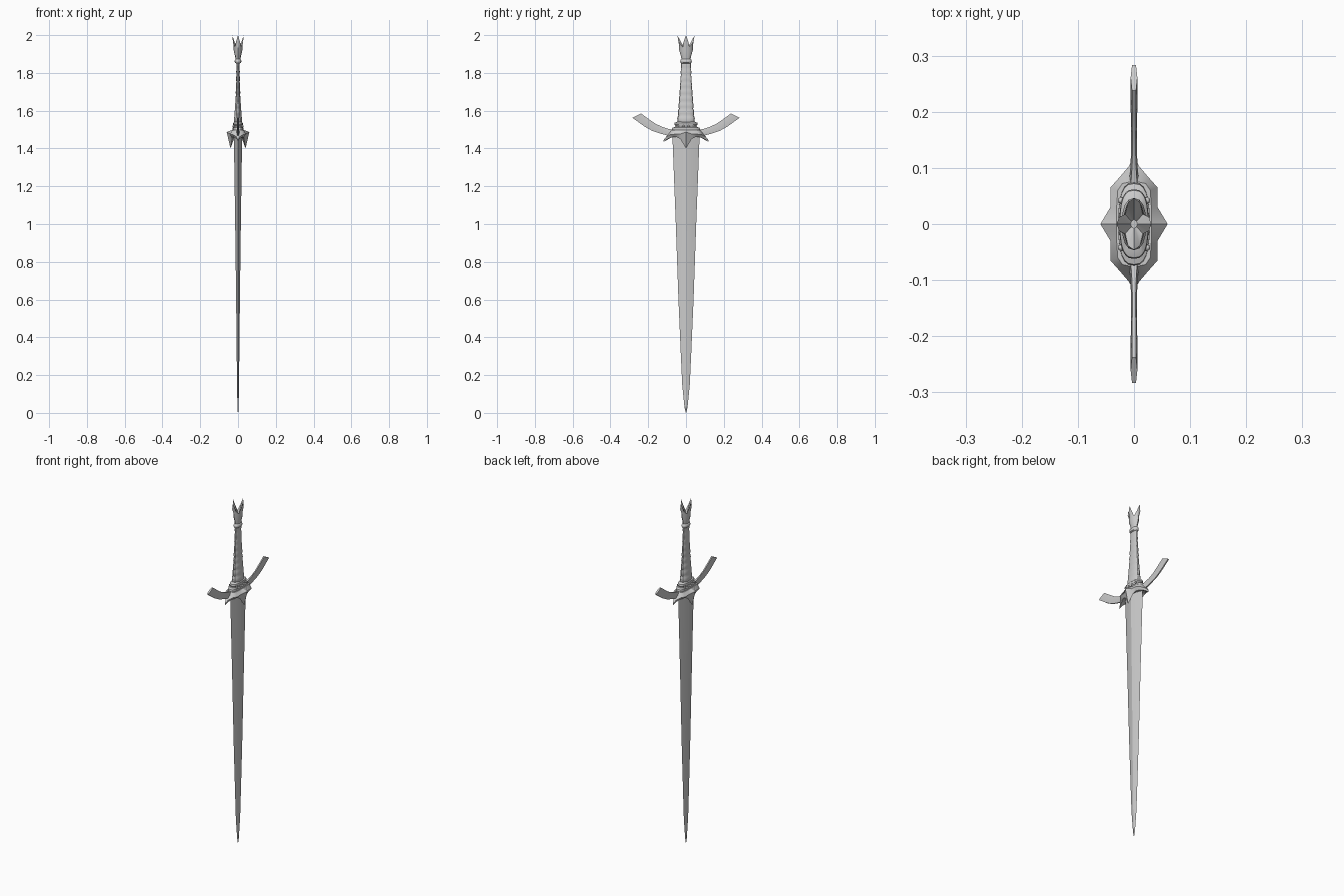
import bpy, bmesh
from math import cos, sin, pi, radians

if "Cube" in bpy.data.objects:
    bpy.data.objects.remove(bpy.data.objects["Cube"])


def finish(name, bm, angle=30):
    bmesh.ops.remove_doubles(bm, verts=bm.verts, dist=1e-5)
    bmesh.ops.recalc_face_normals(bm, faces=bm.faces)
    me = bpy.data.meshes.new(name)
    bm.to_mesh(me)
    bm.free()
    ob = bpy.data.objects.new(name, me)
    bpy.context.collection.objects.link(ob)
    bpy.ops.object.select_all(action='DESELECT')
    bpy.context.view_layer.objects.active = ob
    ob.select_set(True)
    bpy.ops.object.shade_smooth_by_angle(angle=radians(angle))
    return ob


def loft(name, rings, angle=30):
    """Skin equal-length closed rings and cap both ends."""
    bm = bmesh.new()
    rows = [[bm.verts.new(p) for p in r] for r in rings]
    n = len(rows[0])
    for a, b in zip(rows, rows[1:]):
        for i in range(n):
            j = (i + 1) % n
            bm.faces.new((a[i], a[j], b[j], b[i]))
    for row in (rows[0], rows[-1]):
        c = bm.verts.new([sum(v.co[k] for v in row) / n for k in range(3)])
        for i in range(n):
            bm.faces.new((row[i], row[(i + 1) % n], c))
    return finish(name, bm, angle)


def four_way(q):
    """Mirror a quadrant of points (from the +x axis to the +y axis) all round."""
    half = q + [(-x, y, z) for x, y, z in q[-2::-1]]
    return half + [(x, -y, z) for x, y, z in half[-2:0:-1]]


def oval(rx, ry, z, n=24, p=0.75):
    """Rounded-rectangle ring."""
    def f(c):
        return (1 if c >= 0 else -1) * abs(c) ** p
    return [(rx * f(cos(2 * pi * i / n)), ry * f(sin(2 * pi * i / n)), z) for i in range(n)]


# Blade: ridged section tapering to a point
stations = [(0, .001, .001), (.03, .008, .003), (.08, .013, .004), (.15, .020, .005),
            (.3, .027, .007), (.6, .040, .010), (1.0, .054, .015), (1.47, .072, .022)]
loft("blade", [four_way([(t, 0, z), (t * .9, w * .12, z), (t * .6, w * .5, z), (0, w, z)])
               for z, w, t in stations], 15)

# Guard collar: flared skirt with downward points on all four sides
skirt = [
    [(.016, 0, 1.465), (.016, .02, 1.465), (.015, .04, 1.465), (.012, .055, 1.465), (.004, .065, 1.465), (0, .07, 1.465)],
    [(.040, 0, 1.40), (.032, .03, 1.45), (.030, .05, 1.46), (.022, .07, 1.46), (.006, .10, 1.45), (0, .117, 1.436)],
    [(.060, 0, 1.487), (.042, .03, 1.477), (.042, .065, 1.475), (.026, .083, 1.473), (.009, .103, 1.462), (0, .12, 1.443)],
    [(.031, 0, 1.498), (.031, .03, 1.498), (.029, .06, 1.498), (.021, .072, 1.498), (.008, .075, 1.498), (0, .076, 1.498)],
]
loft("guard_collar", [four_way(q) for q in skirt], 35)

# Cross-guard arms: curved bars sweeping outward and up
# each station: upper (y, z), lower (y, z), half thickness
arm = [(.05, 1.497, .05, 1.462, .012), (.09, 1.503, .095, 1.468, .007), (.125, 1.514, .14, 1.480, .005),
       (.16, 1.530, .18, 1.494, .005), (.195, 1.554, .218, 1.515, .006), (.238, 1.585, .283, 1.562, .006)]
for side, name in ((1, "guard_arm_right"), (-1, "guard_arm_left")):
    rings = []
    for yu, zu, yl, zl, t in arm:
        ym, zm = (yu + yl) / 2, (zu + zl) / 2
        rings.append([(-t * .6, side * yu, zu), (t * .6, side * yu, zu), (t, side * ym, zm),
                      (t * .6, side * yl, zl), (-t * .6, side * yl, zl), (-t, side * ym, zm)])
    loft(name, rings, 40)

# Stepped base under the grip
base = [(.026, .070, 1.490), (.028, .074, 1.500), (.028, .072, 1.510), (.023, .058, 1.514),
        (.023, .056, 1.520), (.026, .062, 1.526), (.025, .060, 1.536), (.019, .045, 1.542)]
loft("grip_base", [oval(*b) for b in base])

# Studs on the base
for i, y in enumerate((-.042, -.014, .014, .042)):
    for s in (-1, 1):
        bm = bmesh.new()
        bmesh.ops.create_uvsphere(bm, u_segments=8, v_segments=6, radius=.006)
        bmesh.ops.translate(bm, verts=bm.verts, vec=(s * .023, y, 1.518))
        finish("stud_%d_%s" % (i, "front" if s > 0 else "back"), bm, 60)

# Grip: tapered with rounded ribs
rings, ribs, steps = [], 9, 4
for i in range(ribs * steps + 1):
    u = i / (ribs * steps)
    bulge = abs(sin(pi * i / steps)) * (.005 - .003 * u)
    rx = .008 + .013 * (1 - u) ** 2.5
    ry = .024 + .019 * (1 - u) ** 1.3
    rings.append(oval(rx + bulge * .5, ry + bulge, 1.54 + .32 * u, 16, .85))
loft("grip", rings, 25)

# Ring below the pommel
neck = [(.010, .024, 1.850), (.016, .029, 1.854), (.018, .031, 1.862), (.016, .029, 1.870), (.012, .024, 1.874)]
loft("pommel_ring", [oval(*k, 16, .9) for k in neck], 40)

# Pommel: flared crown with four points
crown = []
for rx, ry, d, z, lift in ((.012, .023, .8, 1.865, 0), (.015, .026, .8, 1.885, 0), (.023, .036, .72, 1.915, .005),
                           (.024, .037, .68, 1.935, .012), (.031, .046, .50, 1.935, .065), (.006, .008, .8, 1.928, .0)):
    quad = [(rx, 0, z + lift), (rx * .85, ry * .28, z + lift * .45), (rx * d, ry * d * .75, z),
            (rx * .34, ry * .85, z + lift * .45), (0, ry, z + lift)]
    crown.append(four_way(quad))
loft("pommel_crown", crown, 35)
